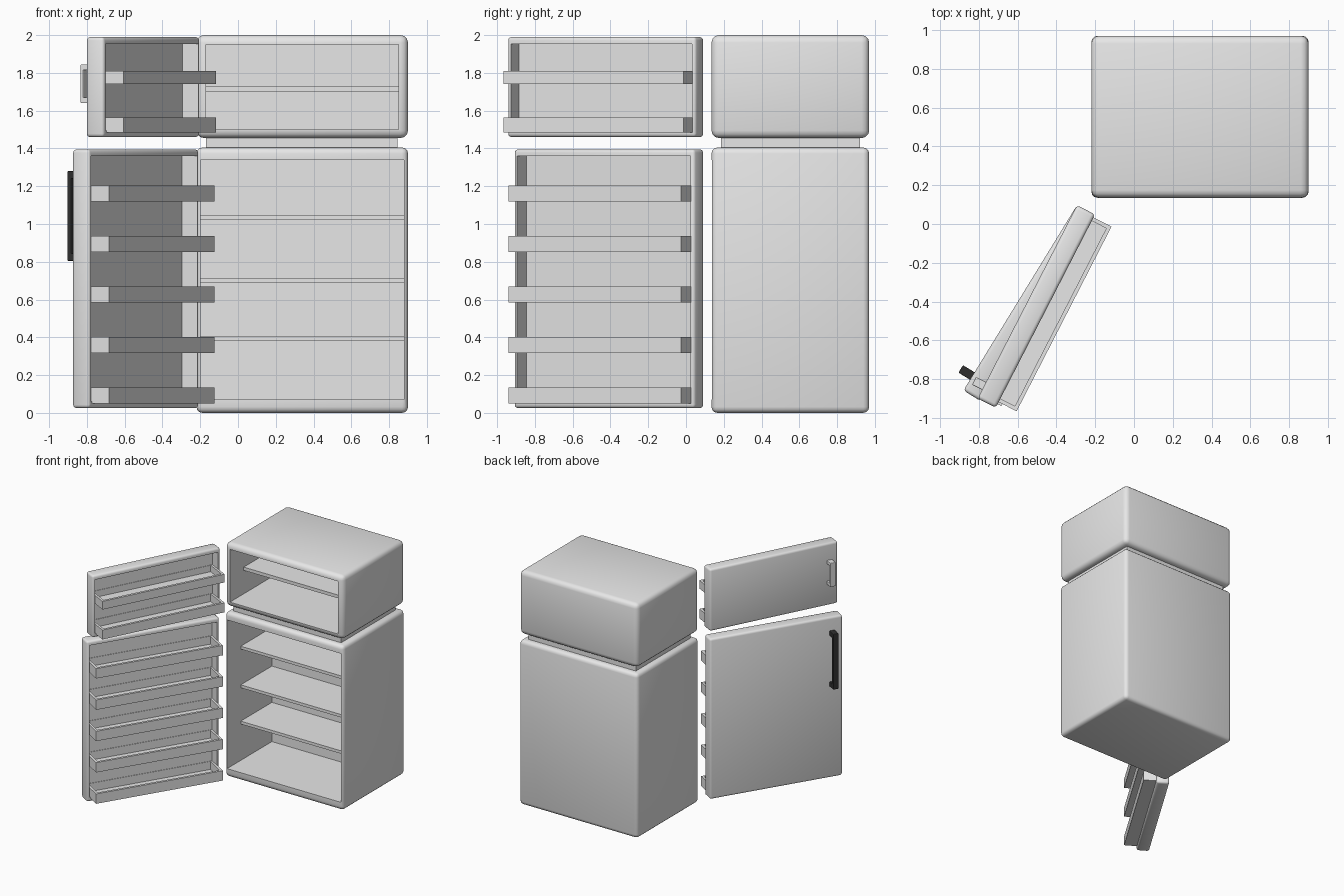
import bpy, bmesh, math
from mathutils import Matrix, Vector

if "Cube" in bpy.data.objects:
    bpy.data.objects.remove(bpy.data.objects["Cube"])


def material(name, rgb):
    m = bpy.data.materials.new(name)
    m.diffuse_color = (*rgb, 1)
    m.use_nodes = True
    m.node_tree.nodes["Principled BSDF"].inputs["Base Color"].default_value = m.diffuse_color
    return m


ENAMEL = material("light_grey_enamel", (0.8, 0.8, 0.8))
BLACK = material("black_plastic", (0.03, 0.03, 0.03))


def box(name, lo, hi, mat=ENAMEL, bevel=0.0, segments=3, matrix=None):
    """Axis-aligned box between two corners, optionally rounded and placed."""
    lo, hi = Vector(lo), Vector(hi)
    bm = bmesh.new()
    bmesh.ops.create_cube(bm, size=1)
    bmesh.ops.scale(bm, vec=hi - lo, verts=bm.verts)
    bmesh.ops.translate(bm, vec=(lo + hi) / 2, verts=bm.verts)
    if bevel:
        bmesh.ops.bevel(bm, geom=bm.edges[:], offset=bevel, segments=segments,
                        profile=0.5, affect='EDGES')
    me = bpy.data.meshes.new(name)
    bm.to_mesh(me)
    bm.free()
    me.materials.append(mat)
    ob = bpy.data.objects.new(name, me)
    bpy.context.collection.objects.link(ob)
    if matrix is not None:
        ob.matrix_world = matrix
    return ob


def select(ob):
    bpy.ops.object.select_all(action='DESELECT')
    ob.select_set(True)
    bpy.context.view_layer.objects.active = ob


def smooth(ob):
    select(ob)
    bpy.ops.object.shade_smooth_by_angle(angle=math.radians(35))


def hollow(ob, lo, hi):
    """Cut a box-shaped cavity, given in the object's own frame."""
    cutter = box("cutter", lo, hi, matrix=ob.matrix_world.copy())
    cutter.hide_render = True
    bpy.context.view_layer.update()
    mod = ob.modifiers.new("cavity", 'BOOLEAN')
    mod.operation = 'DIFFERENCE'
    mod.solver = 'EXACT'
    mod.object = cutter
    select(ob)
    bpy.ops.object.modifier_apply(modifier=mod.name)
    bpy.data.objects.remove(cutter, do_unlink=True)
    smooth(ob)


# Cabinets: rounded outer shell with an open front
X0, X1, Y0, Y1, BACK = -0.22, 0.90, 0.135, 0.97, 0.74
fridge = box("fridge_cabinet", (X0, Y0, 0), (X1, Y1, 1.405), bevel=0.032)
hollow(fridge, (-0.198, 0, 0.07), (0.878, BACK, 1.34))
freezer = box("freezer_cabinet", (X0, Y0, 1.455), (X1, Y1, 2.0), bevel=0.04)
hollow(freezer, (-0.17, 0, 1.50), (0.85, BACK, 1.95))
box("neck", (-0.17, 0.185, 1.38), (0.845, 0.92, 1.48))

# Shelves
for z in (0.38, 0.69, 1.02):
    box("fridge_shelf", (-0.205, 0.32, z), (0.885, BACK + 0.01, z + 0.025))
box("freezer_shelf", (-0.18, 0.32, 1.70), (0.86, BACK + 0.01, 1.728))

# Doors: local x runs from the hinge, local y points to the inner side
LENGTH, THICK, PIVOT = 1.12, 0.105, (-0.294, 0.097, 0)


def tray(name, z0, z1, frame):
    """Open-topped bin running along the door, out past its rim."""
    a, b, y0, y1 = 0.017, LENGTH - 0.033, 0.008, THICK + 0.104
    bin_ = box(name, (a, y0, z0), (b, y1, z1), matrix=frame)
    hollow(bin_, (a + 0.02, y0 + 0.006, z0 + 0.015), (b - 0.02, y1 - 0.02, z1 + 0.1))


def handle(name, z0, z1, x0, x1, reach, grip, post, mat, frame):
    """Upright grip standing off the door on two end posts."""
    box(name + "_grip", (x0, -reach, z0), (x1, grip - reach, z1), mat, 0.005, 2, frame)
    for z in (z0, z1 - post):
        box(name + "_post", (x0, -reach + 0.004, z), (x1, 0.006, z + post), mat, 0.004, 2, frame)


def door(name, angle, z0, z1, trays):
    frame = Matrix.Translation(PIVOT) @ Matrix.Rotation(-math.radians(90 + angle), 4, 'Z')
    panel = box(name, (0, 0, z0), (LENGTH, THICK, z1), bevel=0.018, matrix=frame)
    hollow(panel, (0.02, 0.01, z0 + 0.036), (LENGTH - 0.022, 0.3, z1 - 0.036))
    for lo, hi in trays:
        tray(name + "_tray", lo, hi, frame)
    return frame


lower = door("fridge_door", 31.5, 0.025, 1.395,
             [(0.05 + 0.2675 * i, 0.134 + 0.2675 * i) for i in range(5)])
upper = door("freezer_door", 27.2, 1.46, 1.99, [(1.485, 1.565), (1.74, 1.81)])
handle("fridge_handle", 0.805, 1.28, 1.01, 1.055, 0.07, 0.026, 0.04, BLACK, lower)
handle("freezer_handle", 1.64, 1.845, 1.025, 1.07, 0.058, 0.018, 0.03, ENAMEL, upper)
